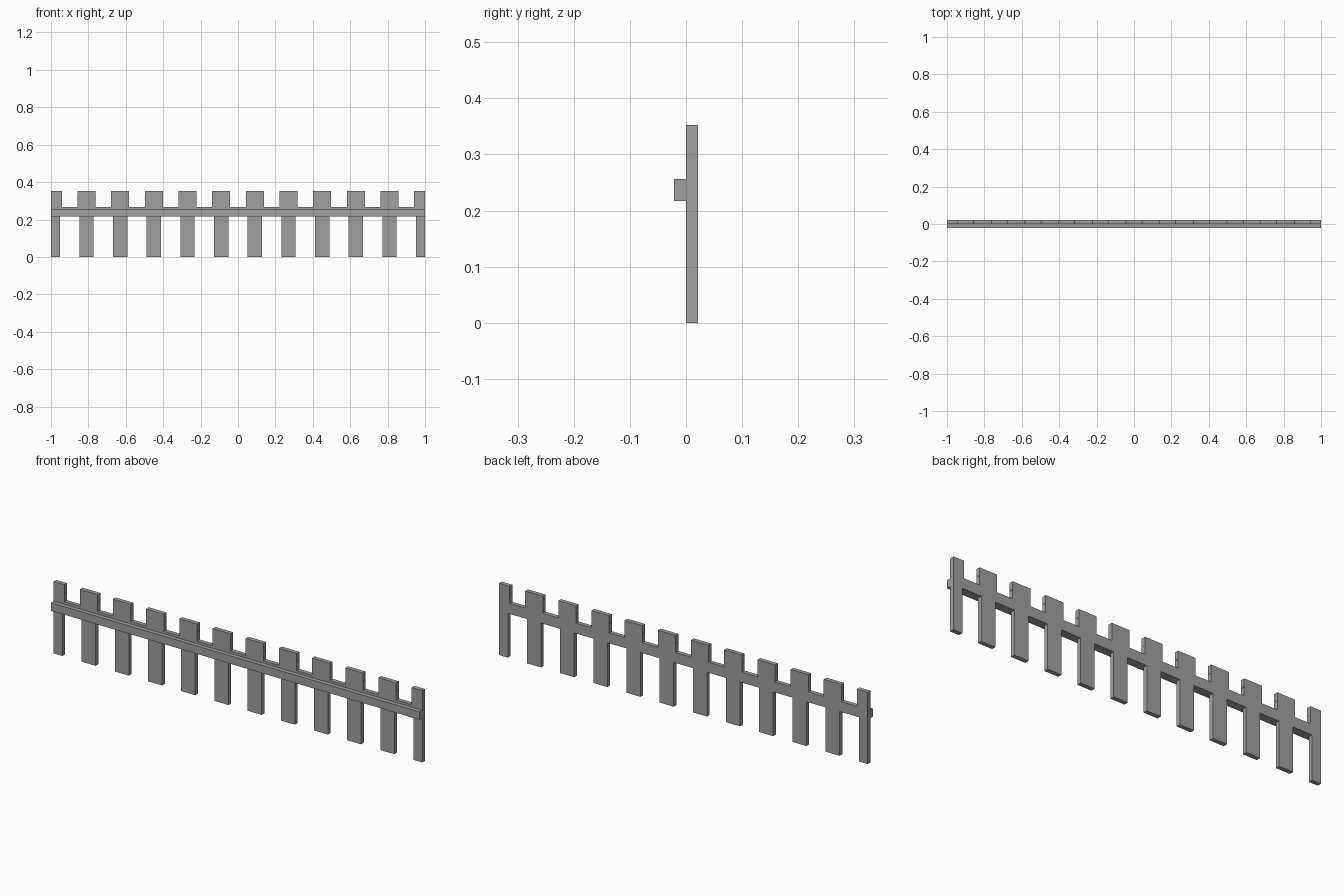
import bpy
import bmesh

if "Cube" in bpy.data.objects:
    bpy.data.objects.remove(bpy.data.objects["Cube"], do_unlink=True)

# Material
grey = bpy.data.materials.new("plain_grey")
grey.use_nodes = True
colour = (0.35, 0.35, 0.35, 1)
grey.diffuse_color = colour
grey.node_tree.nodes["Principled BSDF"].inputs["Base Color"].default_value = colour

PITCH, COUNT = 0.18, 12
HEIGHT, WEB_BOTTOM, WEB_TOP = 0.352, 0.217, 0.268
HALF_UPPER, HALF_LOWER = 0.048, 0.038
THICK = 0.021
centres = [(i - (COUNT - 1) / 2) * PITCH for i in range(COUNT)]


def finish(name, bm):
    bmesh.ops.recalc_face_normals(bm, faces=bm.faces)
    mesh = bpy.data.meshes.new(name)
    bm.to_mesh(mesh)
    bm.free()
    mesh.materials.append(grey)
    obj = bpy.data.objects.new(name, mesh)
    bpy.context.collection.objects.link(obj)


def add_box(bm, low, high):
    verts = bmesh.ops.create_cube(bm, size=1)["verts"]
    for v in verts:
        for k in range(3):
            v.co[k] = low[k] if v.co[k] < 0 else high[k]


def edge(half, tip, base):
    """One side of the comb outline, running from left to right."""
    points = []
    for c in centres:
        a, b = max(c - half, -1), min(c + half, 1)
        if a > -1:
            points.append((a, base))
        points += [(a, tip), (b, tip)]
        if b < 1:
            points.append((b, base))
    return points


# Slatted panel: one outline of pickets joined by a web
bm = bmesh.new()
outline = edge(HALF_LOWER, 0, WEB_BOTTOM) + edge(HALF_UPPER, HEIGHT, WEB_TOP)[::-1]
face = bm.faces.new([bm.verts.new((x, 0, z)) for x, z in outline])
extruded = bmesh.ops.extrude_face_region(bm, geom=[face])["geom"]
bmesh.ops.translate(bm, vec=(0, THICK, 0),
                    verts=[g for g in extruded if isinstance(g, bmesh.types.BMVert)])
finish("picket_panel", bm)

# Front rail
bm = bmesh.new()
add_box(bm, (-1, -THICK, WEB_BOTTOM), (1, 0, 0.256))
finish("front_rail", bm)

# Small pegs on the sides of the picket heads
bm = bmesh.new()
for c in centres:
    for side in (-1, 1):
        x = c + side * HALF_UPPER
        if abs(x) < 1:
            add_box(bm, (x - 0.002, 0.008, 0.31), (x + 0.002, 0.013, 0.315))
finish("side_pegs", bm)
